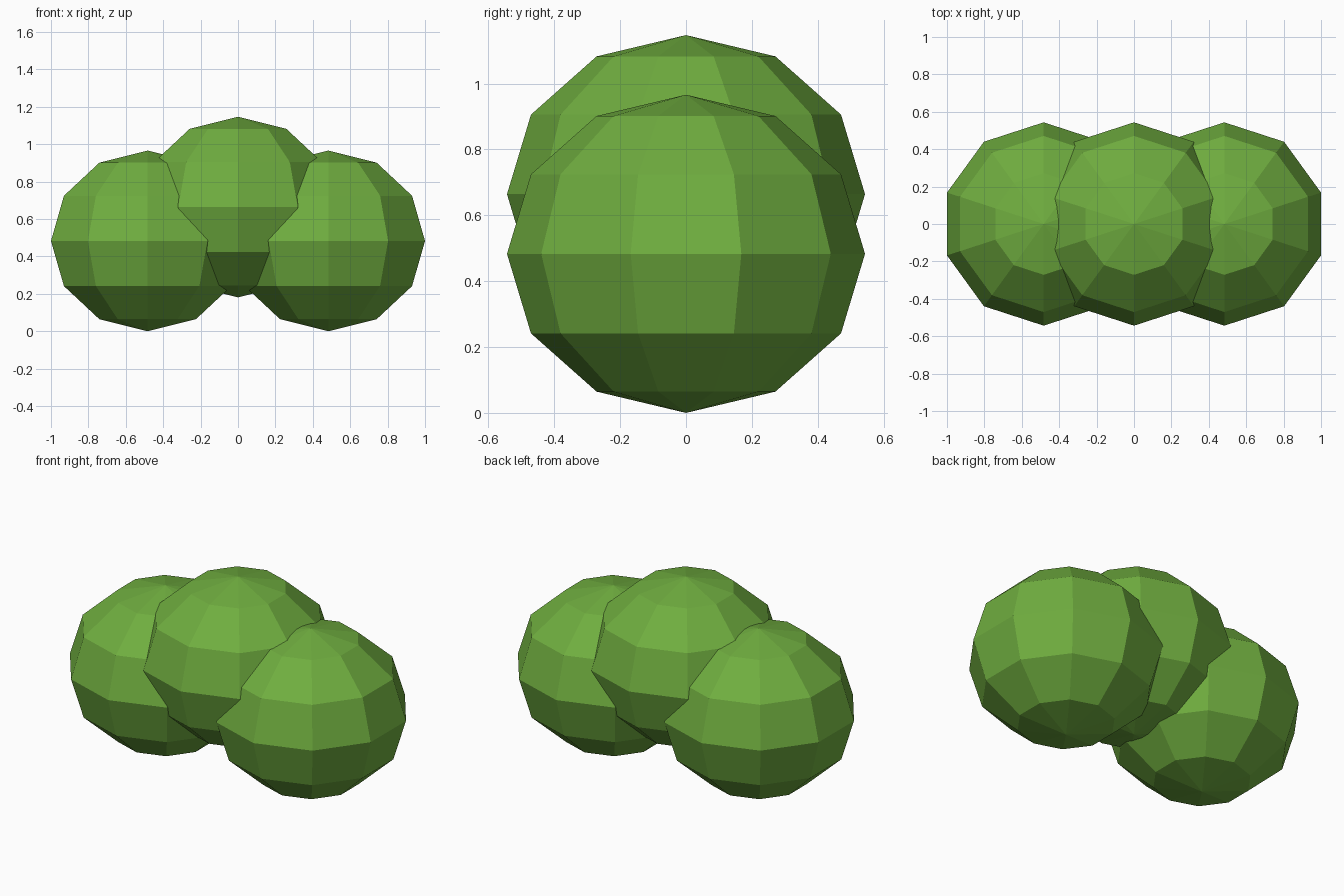
import bpy

if "Cube" in bpy.data.objects:
    bpy.data.objects.remove(bpy.data.objects["Cube"])

R = 0.5435          # horizontal radius
H = 0.483           # vertical radius
OFFSET = 0.483      # sideways spacing of the outer clumps

green = bpy.data.materials.new("leaf_green")
green.diffuse_color = (0.16, 0.42, 0.05, 1)
green.use_nodes = True
green.node_tree.nodes["Principled BSDF"].inputs["Base Color"].default_value = green.diffuse_color


def clump(name, x, z):
    """Low-poly squashed ball of foliage."""
    bpy.ops.mesh.primitive_uv_sphere_add(segments=10, ring_count=6, radius=1, location=(x, 0, z))
    ob = bpy.context.object
    ob.name = name
    ob.scale = (R, R, H)
    bpy.ops.object.transform_apply(location=False, rotation=False, scale=True)
    bpy.ops.object.shade_flat()
    ob.data.materials.append(green)


# Two outer clumps on the ground, one raised in the middle
clump("foliage_left", -OFFSET, H)
clump("foliage_right", OFFSET, H)
clump("foliage_middle", 0, H + 0.181)
